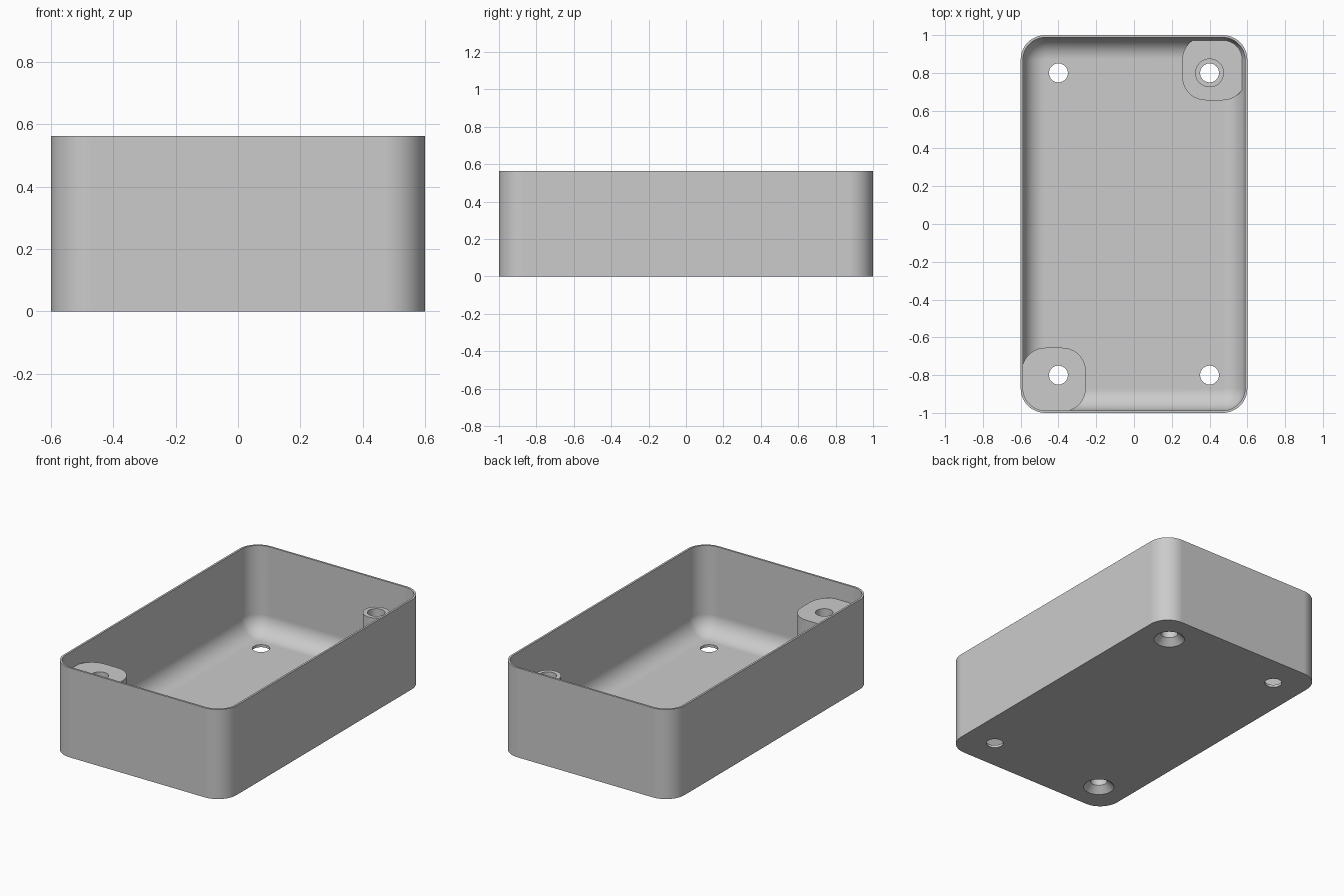
import bpy
import bmesh
from math import sin, cos, pi

cube = bpy.data.objects.get("Cube")
if cube:
    bpy.data.objects.remove(cube, do_unlink=True)

WIDTH, LENGTH, HEIGHT = 1.2, 2.0, 0.5625
WALL, FLOOR = 0.0125, 0.016
CORNER, FILLET = 0.13, 0.115
HOLE = 0.05
HOLE_X, HOLE_Y = 0.4, 0.8

grey = bpy.data.materials.new("light_grey")
grey.use_nodes = True
colour = (0.6, 0.6, 0.6, 1)
grey.diffuse_color = colour
grey.node_tree.nodes["Principled BSDF"].inputs["Base Color"].default_value = colour


def rounded_rect(cx, cy, hx, hy, r, z, steps=12):
    """Loop of points around a rounded rectangle, counterclockwise."""
    points = []
    for k, (sx, sy) in enumerate([(1, 1), (-1, 1), (-1, -1), (1, -1)]):
        for i in range(steps + 1):
            a = (k + i / steps) * pi / 2
            points.append((cx + sx * (hx - r) + r * cos(a),
                           cy + sy * (hy - r) + r * sin(a), z))
    return points


def circle(cx, cy, r, z, n=48):
    return [(cx + r * cos(2 * pi * i / n), cy + r * sin(2 * pi * i / n), z)
            for i in range(n)]


def loft(name, loops):
    """Closed solid skinned through a stack of loops, capped at both ends."""
    bm = bmesh.new()
    rings = [[bm.verts.new(p) for p in loop] for loop in loops]
    for low, high in zip(rings, rings[1:]):
        n = len(low)
        for i in range(n):
            j = (i + 1) % n
            bm.faces.new((low[i], low[j], high[j], high[i]))
    bm.faces.new(rings[0][::-1])
    bm.faces.new(rings[-1])
    bmesh.ops.recalc_face_normals(bm, faces=bm.faces)
    mesh = bpy.data.meshes.new(name)
    bm.to_mesh(mesh)
    bm.free()
    mesh.materials.append(grey)
    obj = bpy.data.objects.new(name, mesh)
    bpy.context.collection.objects.link(obj)
    return obj


def combine(target, tool, operation):
    """Apply a boolean and discard the tool."""
    mod = target.modifiers.new(operation.lower(), 'BOOLEAN')
    mod.operation, mod.object, mod.solver = operation, tool, 'EXACT'
    bpy.context.view_layer.objects.active = target
    bpy.ops.object.modifier_apply(modifier=mod.name)
    bpy.data.objects.remove(tool, do_unlink=True)


# Open tray: outer wall, rim, inner wall, rounded inner floor edge
def tray_loop(inset, z):
    return rounded_rect(0, 0, WIDTH / 2 - inset, LENGTH / 2 - inset, CORNER - inset, z)


loops = [tray_loop(0, 0), tray_loop(0, HEIGHT), tray_loop(WALL, HEIGHT)]
for i in range(11):
    a = i / 10 * pi / 2
    loops.append(tray_loop(WALL + FILLET * (1 - cos(a)),
                           FLOOR + FILLET * (1 - sin(a))))
tray = loft("tray", loops)


# Corner blocks, running into the walls
def corner_block(name, side, top):
    inner, outer = 0.255, WIDTH / 2 - WALL / 2
    half = (outer - inner) / 2
    cx = side * (inner + half)
    cy = side * (LENGTH / 2 - WALL / 2 - half)
    return loft(name, [rounded_rect(cx, cy, half, half, 0.125, z)
                       for z in (FLOOR / 2, top)])


POST_TOP = 0.456
combine(tray, corner_block("tall_block", -1, POST_TOP), 'UNION')
combine(tray, corner_block("low_block", 1, 0.075), 'UNION')

# Round post standing on the low block
post = loft("post", [circle(HOLE_X, HOLE_Y, 0.076, z) for z in (0.06, POST_TOP)])
combine(tray, post, 'UNION')

# Four through holes; the two under the blocks are countersunk
for sx in (-1, 1):
    for sy in (-1, 1):
        profile = [(HOLE, -0.1), (HOLE, 0.7)]
        if sx == sy:
            profile = [(0.1, -0.01), (0.09, 0), (HOLE, 0.04), (HOLE, 0.7)]
        cutter = loft("hole_cutter", [circle(sx * HOLE_X, sy * HOLE_Y, r, z)
                                      for r, z in profile])
        cutter.hide_render = True
        combine(tray, cutter, 'DIFFERENCE')

# Smooth curves with crisp edges and flat large faces
bpy.ops.object.select_all(action='DESELECT')
tray.select_set(True)
bpy.context.view_layer.objects.active = tray
bpy.ops.object.shade_smooth_by_angle(angle=pi / 6)
weighted = tray.modifiers.new("flat_faces", 'WEIGHTED_NORMAL')
weighted.keep_sharp = True
